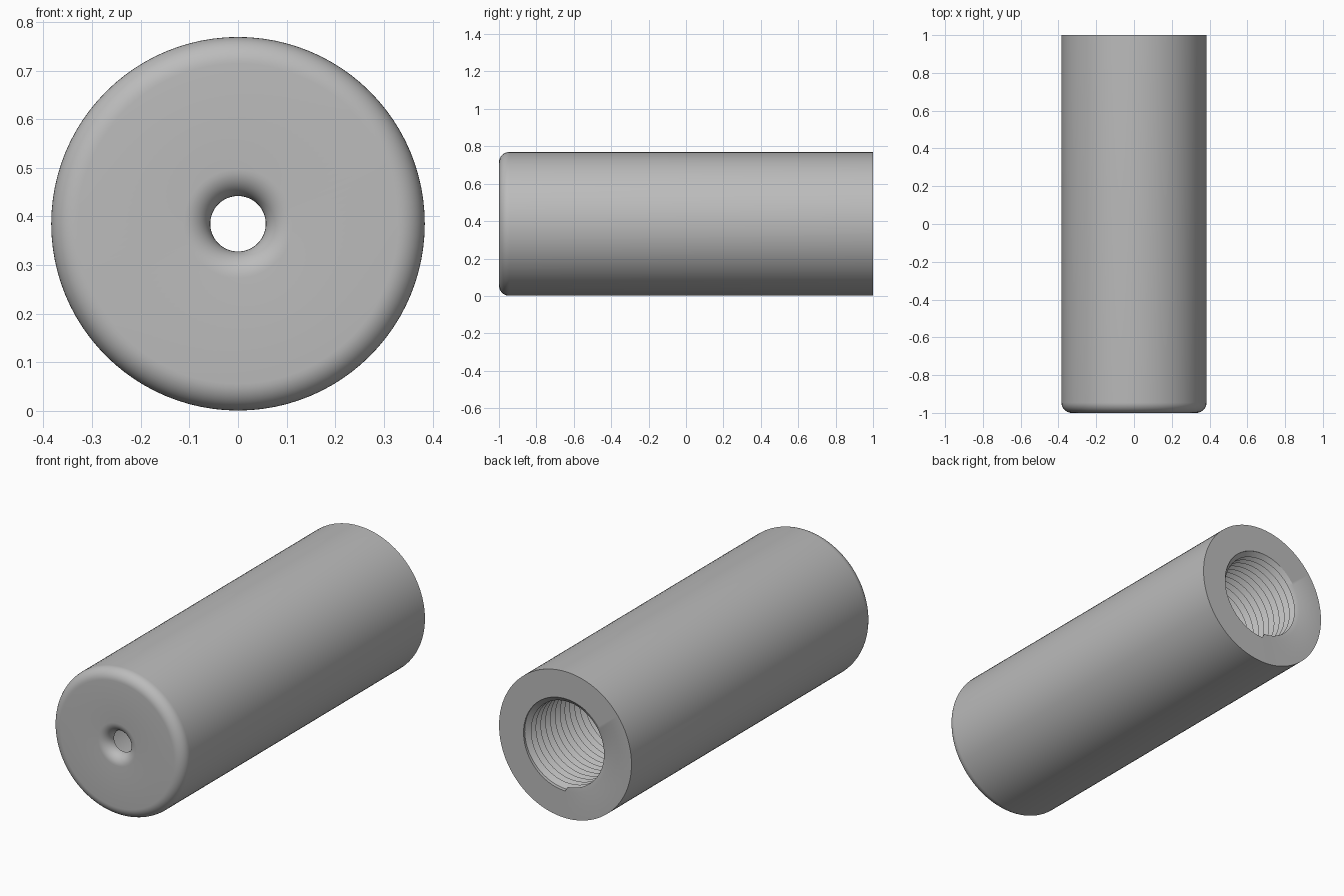
import bpy
import bmesh
from math import sin, cos, pi, tau

cube = bpy.data.objects.get("Cube")
if cube:
    bpy.data.objects.remove(cube, do_unlink=True)

RADIUS = 0.384          # outer wall
AXIS_Z = 0.385          # height of the axis
THROAT = 0.057          # small hole in the closed end
ROUND = 0.055           # rounding of the closed end
ROOT, CREST = 0.242, 0.218
PITCH = 0.04
THREAD_START = 0.45
SEGMENTS = 96


def arc(cy, cr, radius, start, end, steps=10):
    """Quarter arc in the (y, r) plane."""
    angles = [start + (end - start) * i / steps for i in range(steps + 1)]
    return [(cy + radius * sin(a), cr + radius * cos(a)) for a in angles]


def add_rows(bm, row_function, count):
    """Skin rows of points around the axis; row_function(row, turn) gives (y, r)."""
    grid = []
    for i in range(count):
        row = []
        for j in range(SEGMENTS + 1):
            turn = j / SEGMENTS
            y, r = row_function(i, turn)
            a = tau * turn
            row.append(bm.verts.new((r * cos(a), y, r * sin(a))))
        grid.append(row)
    for low, high in zip(grid, grid[1:]):
        for j in range(SEGMENTS):
            bm.faces.new((low[j], low[j + 1], high[j + 1], high[j]))


bm = bmesh.new()

# Body: bore wall, closed end, flared throat, rounded rim, outer wall, open rim
floor_y = -1 + ROUND
profile = [(THREAD_START, CREST), (floor_y, CREST)]
profile += arc(floor_y, THROAT + ROUND, ROUND, -pi, -pi / 2)
profile += arc(-1 + ROUND, RADIUS - ROUND, ROUND, -pi / 2, 0)
profile += [(1, RADIUS), (1, ROOT)]
add_rows(bm, lambda i, turn: profile[i], len(profile))

# Screw thread: alternating crests and roots climbing one pitch per turn
turns = int((1 - THREAD_START) / PITCH) + 3


def thread(i, turn):
    y = THREAD_START + PITCH * (i / 2 - 2 + turn)
    if y <= THREAD_START:
        return THREAD_START, CREST
    if y >= 1:
        return 1, ROOT
    return y, ROOT if i % 2 else CREST


add_rows(bm, thread, turns * 2 + 1)

bmesh.ops.remove_doubles(bm, verts=bm.verts[:], dist=0.0002)
bmesh.ops.recalc_face_normals(bm, faces=bm.faces[:])
mesh = bpy.data.meshes.new("threaded_sleeve")
bm.to_mesh(mesh)
bm.free()

sleeve = bpy.data.objects.new("threaded_sleeve", mesh)
sleeve.location.z = AXIS_Z
bpy.context.collection.objects.link(sleeve)

# Plain grey finish
grey = bpy.data.materials.new("plain_grey")
grey.use_nodes = True
colour = (0.5, 0.5, 0.5, 1)
grey.diffuse_color = colour
grey.node_tree.nodes["Principled BSDF"].inputs["Base Color"].default_value = colour
mesh.materials.append(grey)

bpy.context.view_layer.objects.active = sleeve
sleeve.select_set(True)
bpy.ops.object.shade_smooth_by_angle(angle=pi / 6)
